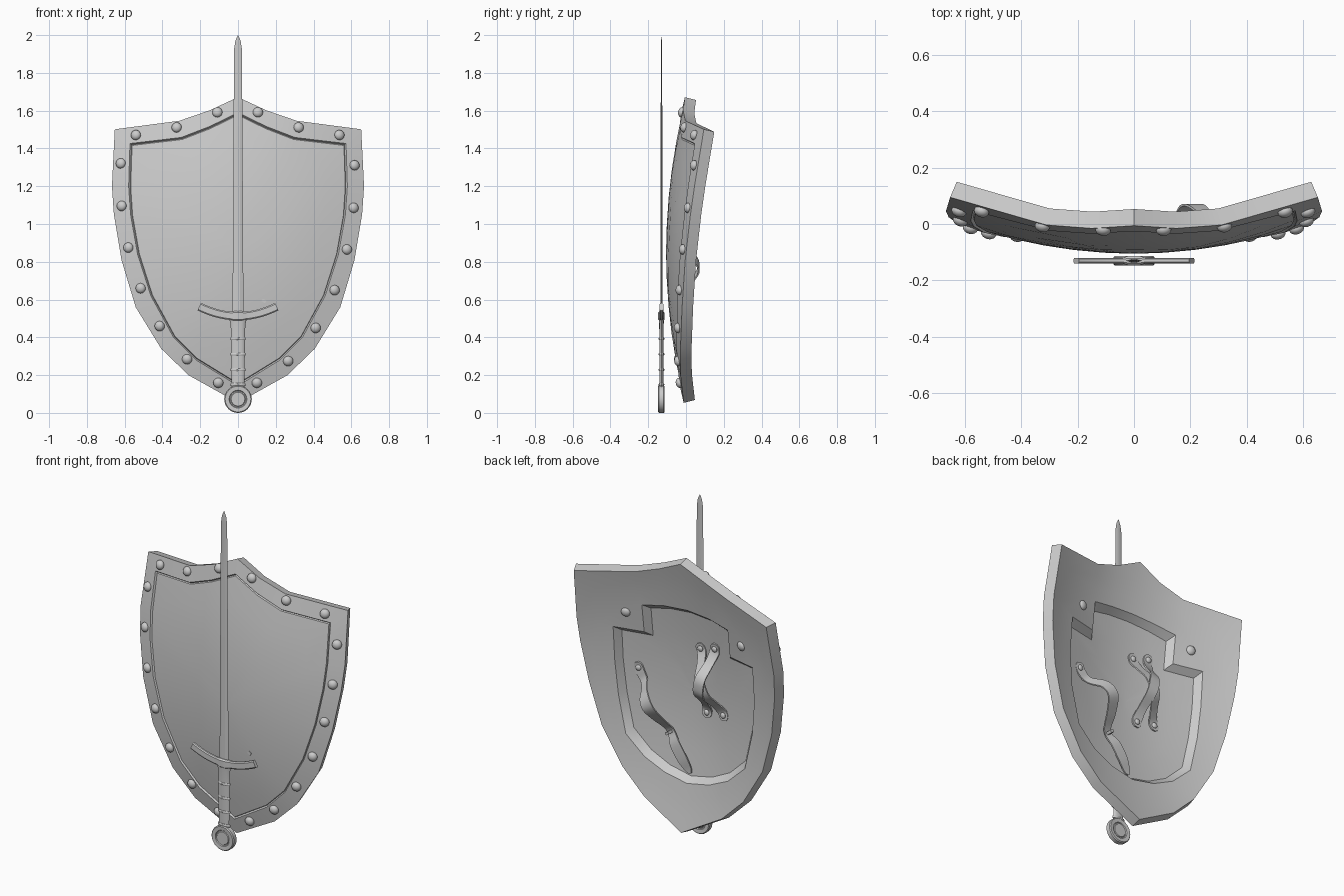
import bpy, bmesh, math
from mathutils import Vector, Matrix

if "Cube" in bpy.data.objects:
    bpy.data.objects.remove(bpy.data.objects["Cube"])


def finish(name, bm, smooth=35):
    bmesh.ops.remove_doubles(bm, verts=bm.verts, dist=1e-5)
    bmesh.ops.recalc_face_normals(bm, faces=bm.faces)
    me = bpy.data.meshes.new(name)
    bm.to_mesh(me)
    bm.free()
    ob = bpy.data.objects.new(name, me)
    bpy.context.collection.objects.link(ob)
    bpy.ops.object.select_all(action='DESELECT')
    ob.select_set(True)
    bpy.context.view_layer.objects.active = ob
    bpy.ops.object.shade_smooth_by_angle(angle=math.radians(smooth))
    return ob


def loft(name, rings, smooth=35):
    # closed loops bridged in order, with capped ends
    bm = bmesh.new()
    vs = [[bm.verts.new(p) for p in r] for r in rings]
    n = len(vs[0])
    for a, b in zip(vs, vs[1:]):
        for i in range(n):
            j = (i + 1) % n
            bm.faces.new((a[i], a[j], b[j], b[i]))
    bm.faces.new(vs[0][::-1])
    bm.faces.new(vs[-1])
    return finish(name, bm, smooth)


# Doubly curved shield surface
def height(x, z):
    return -0.105 + (0.27 + 0.07 * (z - 0.65)) * x * x + 0.156 * (z - 0.85) ** 2


def normal(x, z):
    e = 1e-3
    dx = (height(x + e, z) - height(x - e, z)) / (2 * e)
    dz = (height(x, z + e) - height(x, z - e)) / (2 * e)
    return Vector((-dx, 1, -dz)).normalized()


def surf(x, z, off=0.0):
    return Vector((x, height(x, z), z)) + normal(x, z) * off


def full(half):
    return half + [(-x, z) for x, z in half[-2:0:-1]]


def mix(a, b, t):
    return [(p[0] + (q[0] - p[0]) * t, p[1] + (q[1] - p[1]) * t) for p, q in zip(a, b)]


outer = full([(0, 1.67), (0.15, 1.60), (0.31, 1.545), (0.65, 1.5), (0.665, 1.2), (0.655, 1.05),
              (0.615, 0.81), (0.54, 0.56), (0.405, 0.34), (0.26, 0.2), (0, 0.055)])
inner = full([(0, 1.588), (0.15, 1.515), (0.30, 1.457), (0.57, 1.425), (0.577, 1.2), (0.567, 1.05),
              (0.53, 0.84), (0.46, 0.62), (0.34, 0.40), (0.22, 0.28), (0, 0.145)])
pocket = full([(0, 1.37), (0.15, 1.36), (0.29, 1.335), (0.29, 1.165), (0.47, 1.165), (0.47, 0.95),
               (0.45, 0.75), (0.40, 0.53), (0.28, 0.42), (0.15, 0.36), (0, 0.33)])
floor = full([(0, 1.335), (0.14, 1.325), (0.255, 1.30), (0.255, 1.13), (0.435, 1.13), (0.435, 0.95),
              (0.415, 0.76), (0.37, 0.56), (0.26, 0.455), (0.14, 0.395), (0, 0.365)])
mid = [(0, 0.85)] * len(outer)

# Shield body: recessed back, thick edge, raised rim, front panel
layers = [(mix(mid, floor, t), 0.02) for t in (0.04, 0.35, 0.7)]
layers += [(floor, 0.02), (pocket, 0.055)]
layers += [(mix(pocket, outer, t), 0.055) for t in (0.35, 0.7, 1)]
layers += [(outer, -0.006), (inner, -0.006), (mix(inner, mid, 0.008), 0.006), (mix(inner, mid, 0.016), 0)]
layers += [(mix(inner, mid, t), 0) for t in (0.2, 0.4, 0.6, 0.8, 0.96)]
loft("shield", [[surf(x, z, off) for x, z in pts] for pts, off in layers], 30)


def studs(name, items, r, flat):
    # flattened domes seated on points with given axes
    bm = bmesh.new()
    for p, n in items:
        m = Matrix.Translation(p) @ n.to_track_quat('Z', 'Y').to_matrix().to_4x4()
        m = m @ Matrix.Diagonal((r, r, r * flat, 1))
        bmesh.ops.create_uvsphere(bm, u_segments=16, v_segments=10, radius=1, matrix=m)
    return finish(name, bm, 60)


# Rim rivets and the two back studs
right = [(0.105, 1.59), (0.32, 1.51), (0.535, 1.47), (0.615, 1.31), (0.61, 1.085), (0.575, 0.865),
         (0.51, 0.65), (0.41, 0.45), (0.265, 0.275), (0.1, 0.16)]
spots = right + [(-x - 0.004, z + (0.01 if 0.2 < z < 1.4 else 0)) for x, z in right]
studs("rim_rivets", [(surf(x, z, -0.006), normal(x, z)) for x, z in spots], 0.027, 0.75)
studs("back_studs", [(surf(x, 1.27, 0.055), normal(x, 1.27)) for x in (-0.39, 0.39)], 0.027, 0.6)


def catmull(keys, steps=6):
    out = []
    k = [keys[0]] + keys + [keys[-1]]
    for i in range(1, len(k) - 2):
        for s in range(steps):
            t = s / steps
            out.append([0.5 * (2 * b + (c - a) * t + (2 * a - 5 * b + 4 * c - d) * t * t
                               + (3 * b - a - 3 * c + d) * t ** 3)
                        for a, b, c, d in zip(k[i - 1], k[i], k[i + 1], k[i + 2])])
    return out + [list(keys[-1])]


def strap(name, keys, thick=0.008):
    # keys: x, z, lift off the back, half width
    data = catmull(keys)
    pts = [surf(x, z, 0.02 + h) for x, z, h, w in data]
    rings = []
    for i, (x, z, h, w) in enumerate(data):
        t = (pts[min(i + 1, len(pts) - 1)] - pts[max(i - 1, 0)]).normalized()
        side = t.cross(Vector((0, 1, 0))).normalized()
        up = side.cross(t).normalized() * thick / 2
        s = side * w
        rings.append([pts[i] - s - up, pts[i] + s - up, pts[i] + s + up, pts[i] - s + up])
    return loft(name, rings)


# Crossed hand grip and the buckled arm strap
fasten = []
for i, (x0, z0, x1, z1, peak) in enumerate([(-0.05, 1.13, -0.20, 0.77, 0.105), (-0.15, 1.155, -0.085, 0.755, 0.12)]):
    def at(t, h, w):
        return (x0 + (x1 - x0) * t, z0 + (z1 - z0) * t, h, w)
    strap("grip_strap_%d" % (i + 1), [
        at(-0.08, 0.004, 0.01), at(-0.04, 0.004, 0.027), at(0.05, 0.006, 0.03), at(0.18, 0.04, 0.026),
        at(0.35, peak * 0.88, 0.03), at(0.5, peak, 0.032), at(0.65, peak * 0.88, 0.03),
        at(0.82, 0.04, 0.026), at(0.95, 0.006, 0.03), at(1.04, 0.004, 0.027), at(1.08, 0.004, 0.01)])
    fasten += [(x0, z0), (x1, z1)]
strap("arm_strap", [
    (0.357, 0.95, 0.004, 0.012), (0.35, 0.935, 0.004, 0.027), (0.335, 0.90, 0.008, 0.03),
    (0.30, 0.855, 0.03, 0.026), (0.26, 0.81, 0.115, 0.034), (0.22, 0.75, 0.137, 0.037),
    (0.18, 0.675, 0.085, 0.032), (0.155, 0.62, 0.03, 0.025), (0.135, 0.585, 0.014, 0.024),
    (0.10, 0.53, 0.03, 0.034), (0.05, 0.455, 0.025, 0.034), (0.015, 0.40, 0.01, 0.022),
    (0.0, 0.38, 0.006, 0.006)])
fasten.append((0.345, 0.92))
studs("strap_rivets", [(surf(x, z, 0.03), normal(x, z)) for x, z in fasten], 0.017, 0.55)
bm = bmesh.new()
d = Vector((-0.5, 0.0, -0.86)).to_track_quat('Y', 'Z').to_matrix().to_4x4()
bmesh.ops.create_cube(bm, size=1, matrix=Matrix.Translation(surf(0.14, 0.59, 0.035)) @ d
                      @ Matrix.Diagonal((0.075, 0.016, 0.022, 1)))
finish("strap_buckle", bm)

# Sword, lying just in front of the shield
SY = -0.13


def blade_ring(z, w, t):
    return [(-w, SY, z), (-0.4 * w, SY - t, z), (0.4 * w, SY - t, z),
            (w, SY, z), (0.4 * w, SY + t, z), (-0.4 * w, SY + t, z)]


loft("blade", [blade_ring(*k) for k in [(0.52, 0.029, 0.006), (1.62, 0.023, 0.0045), (1.66, 0.0225, 0.003),
                                        (1.93, 0.02, 0.002), (1.97, 0.014, 0.002), (2.0, 0.001, 0.0005)]], 15)


def oval(z, rx, ry, n=12):
    return [(rx * math.cos(2 * math.pi * i / n), SY + ry * math.sin(2 * math.pi * i / n), z) for i in range(n)]


# Grip with raised bands
loft("grip", [oval(0.13, 0.033, 0.010), oval(0.31, 0.036, 0.011), oval(0.40, 0.037, 0.011),
              oval(0.47, 0.039, 0.012), oval(0.50, 0.048, 0.014)])
for i, z in enumerate((0.15, 0.228, 0.31, 0.393)):
    loft("grip_band_%d" % (i + 1), [oval(z - 0.007, 0.038, 0.012), oval(z - 0.003, 0.041, 0.015),
                                    oval(z + 0.003, 0.041, 0.015), oval(z + 0.007, 0.038, 0.012)])

# Upswept crossguard, thicker in the middle
rings = []
for i in range(-10, 11):
    x = 0.205 * i / 10
    z = 0.512 + 1.2 * x * x
    slope = math.atan(2.4 * x)
    hh, t = (0.026, 0.017) if abs(i) < 2 else (0.022, 0.010)
    rings.append([(x - math.sin(slope) * b, SY + a, z + math.cos(slope) * b)
                  for a, b in [(-t, -hh * 0.7), (-t, hh * 0.7), (-t * 0.5, hh), (t * 0.5, hh),
                               (t, hh * 0.7), (t, -hh * 0.7), (t * 0.5, -hh), (-t * 0.5, -hh)]])
loft("crossguard", rings)

# Disc pommel with a ring groove on both faces
prof = [(0.036, -0.013), (0.039, -0.009), (0.044, -0.009), (0.047, -0.015), (0.068, -0.017), (0.073, -0.012)]
prof += [(r, -y) for r, y in prof[::-1]]
loft("pommel", [[(r * math.cos(a * math.pi / 16), SY + y, 0.073 + r * math.sin(a * math.pi / 16))
                 for a in range(32)] for r, y in prof])
